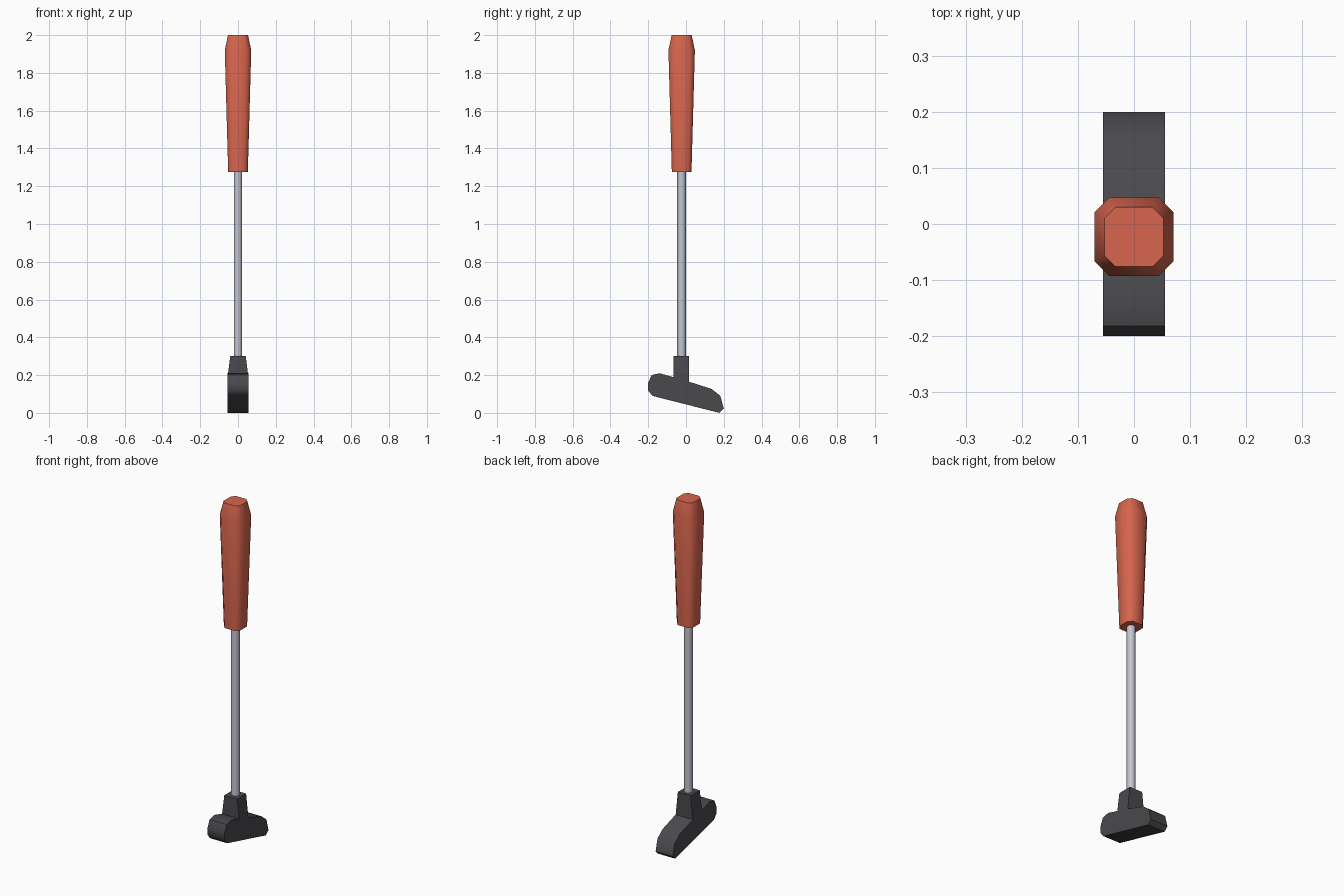
import bpy, bmesh, math

if "Cube" in bpy.data.objects:
    bpy.data.objects.remove(bpy.data.objects["Cube"])

CY = -0.023  # y of the shaft axis


def material(name, rgb):
    m = bpy.data.materials.new(name)
    m.diffuse_color = (*rgb, 1)
    m.use_nodes = True
    m.node_tree.nodes["Principled BSDF"].inputs["Base Color"].default_value = m.diffuse_color
    return m


def finish(name, bm, mat, angle):
    bmesh.ops.recalc_face_normals(bm, faces=bm.faces)
    mesh = bpy.data.meshes.new(name)
    bm.to_mesh(mesh)
    bm.free()
    ob = bpy.data.objects.new(name, mesh)
    bpy.context.collection.objects.link(ob)
    mesh.materials.append(mat)
    bpy.ops.object.select_all(action='DESELECT')
    ob.select_set(True)
    bpy.context.view_layer.objects.active = ob
    bpy.ops.object.shade_smooth_by_angle(angle=math.radians(angle))
    return ob


def loft(name, sections, mat, angle):
    """Skin a stack of (z, [(x, y), ...]) sections and cap both ends."""
    bm = bmesh.new()
    rings = [[bm.verts.new((x, CY + y, z)) for x, y in pts] for z, pts in sections]
    n = len(rings[0])
    for a, b in zip(rings, rings[1:]):
        for i in range(n):
            j = (i + 1) % n
            bm.faces.new((a[i], a[j], b[j], b[i]))
    bm.faces.new(rings[0])
    bm.faces.new(rings[-1])
    return finish(name, bm, mat, angle)


def chamfered_square(h, c):
    k = h - c
    return [(h, -k), (h, k), (k, h), (-k, h), (-h, k), (-h, -k), (-k, -h), (k, -h)]


def hexagon(r):
    return [(r * math.sin(i * math.pi / 3), r * math.cos(i * math.pi / 3)) for i in range(6)]


red = material("grip_red", (0.68, 0.13, 0.075))
steel = material("shaft_grey", (0.56, 0.56, 0.64))
dark = material("head_dark_grey", (0.068, 0.068, 0.075))

# Grip: tapered chamfered square
loft("grip", [(1.275, chamfered_square(0.052, 0.02)),
              (1.92, chamfered_square(0.07, 0.026)),
              (2.0, chamfered_square(0.053, 0.02))], red, 50)

# Shaft: thin hexagonal rod
loft("shaft", [(0.28, hexagon(0.0237)), (1.3, hexagon(0.0237))], steel, 65)

# Head: side profile (y, z) extruded across x, with a neck narrowing upwards
profile = [(-0.067, 0.189), (-0.14, 0.21), (-0.182, 0.2), (-0.2, 0.16), (-0.2, 0.118),
           (-0.178, 0.09), (0.177, 0.0), (0.2, 0.022), (0.182, 0.09), (0.135, 0.127),
           (0.016, 0.165)]
neck = [(0.016, 0.3), (-0.067, 0.3)]
bm = bmesh.new()
sides = []
for s in (-1, 1):
    body = [bm.verts.new((s * 0.055, y, z)) for y, z in profile]
    top = [bm.verts.new((s * 0.041, y, z)) for y, z in neck]
    bm.faces.new(body)
    bm.faces.new((body[-1], *top, body[0]))
    sides.append(body + top)
left, right = sides
for i in range(len(left)):
    j = (i + 1) % len(left)
    bm.faces.new((left[i], left[j], right[j], right[i]))
finish("putter_head", bm, dark, 50)
